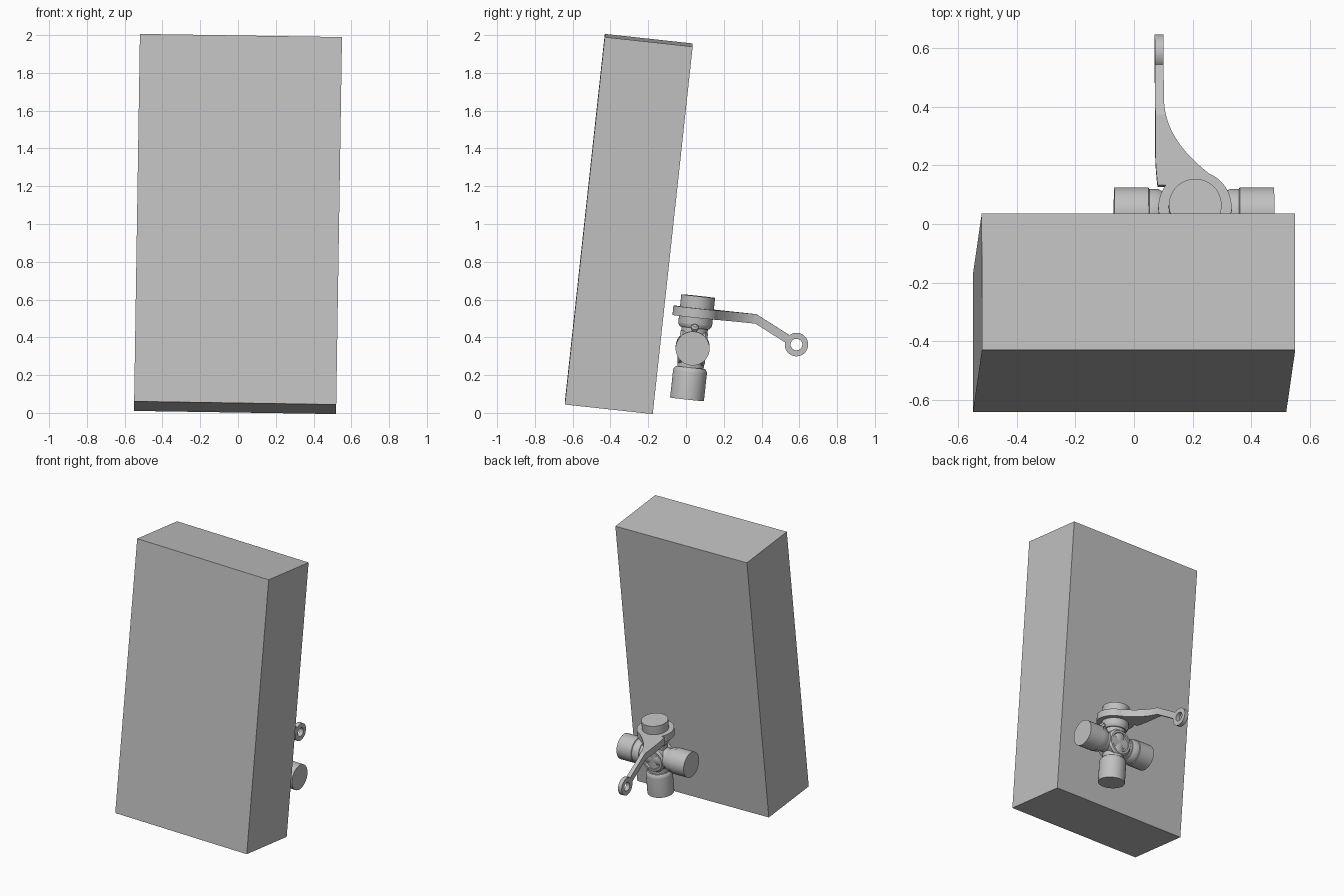
import bpy, bmesh
from math import radians, sin, cos, tau, pi
from mathutils import Matrix, Vector, Euler

cube = bpy.data.objects.get("Cube")
if cube:
    bpy.data.objects.remove(cube, do_unlink=True)

grey = bpy.data.materials.new("plain grey")
grey.use_nodes = True
GREY = (0.53, 0.53, 0.53, 1)
grey.diffuse_color = GREY
grey.node_tree.nodes["Principled BSDF"].inputs["Base Color"].default_value = GREY

# The whole assembly leans by the same small angles
TILT = Euler((radians(-6.2), radians(0.9), 0)).to_matrix().to_4x4()
JOINT = Matrix.Translation((0.205, 0.035, 0.345)) @ TILT


def finish(name, bm, frame, smooth=True):
    bmesh.ops.recalc_face_normals(bm, faces=bm.faces)
    bm.transform(frame)
    mesh = bpy.data.meshes.new(name)
    bm.to_mesh(mesh)
    bm.free()
    mesh.materials.append(grey)
    obj = bpy.data.objects.new(name, mesh)
    bpy.context.collection.objects.link(obj)
    if smooth:
        bpy.ops.object.select_all(action='DESELECT')
        obj.select_set(True)
        bpy.context.view_layer.objects.active = obj
        bpy.ops.object.shade_smooth_by_angle(angle=radians(30))
    return obj


def lathe(name, profile, direction, offset=(0, 0, 0), closed=False, sides=48):
    """Spin (radius, height) points about an axis of the joint frame."""
    bm = bmesh.new()
    rings = [[bm.verts.new((r * cos(tau * i / sides), r * sin(tau * i / sides), h))
              for i in range(sides)] for r, h in profile]
    pairs = list(zip(rings, rings[1:]))
    if closed:
        pairs.append((rings[-1], rings[0]))
    else:
        bm.faces.new(rings[0])
        bm.faces.new(rings[-1])
    for a, b in pairs:
        for i in range(sides):
            j = (i + 1) % sides
            bm.faces.new((a[i], a[j], b[j], b[i]))
    turn = Vector((0, 0, 1)).rotation_difference(Vector(direction)).to_matrix().to_4x4()
    return finish(name, bm, JOINT @ Matrix.Translation(offset) @ turn)


# Large leaning block
bm = bmesh.new()
bmesh.ops.create_cube(bm, size=1)
bmesh.ops.scale(bm, vec=(1.07, 0.468, 1.957), verts=bm.verts)
finish("block", bm, Matrix.Translation((0, -0.303, 1.0)) @ TILT, smooth=False)

# Four bearing caps with their necks
long_cap = [(0.07, 0), (0.07, 0.105), (0.078, 0.105), (0.088, 0.118),
            (0.09, 0.13), (0.09, 0.275)]
seal_cap = [(0.07, 0), (0.07, 0.105), (0.076, 0.105), (0.085, 0.125),
            (0.085, 0.153), (0.09, 0.156), (0.09, 0.273)]
lathe("top_cap", long_cap, (0, 0, 1))
lathe("bottom_cap", long_cap, (0, 0, -1))
lathe("left_cap", seal_cap, (1, 0, 0))
lathe("right_cap", seal_cap, (-1, 0, 0))

# Hub with a shallow round recess on both faces
half = [(0.064, 0.06), (0.068, 0.073), (0.082, 0.073), (0.095, 0.06)]
lathe("hub", half + [(r, -h) for r, h in reversed(half)], (0, 1, 0))

# Grease fitting between the top and left arms
lathe("grease_fitting", [(0.014, 0.08), (0.014, 0.14), (0.02, 0.145),
                         (0.02, 0.16), (0.01, 0.17)], (1, 0, 1), sides=20)

# Lever collar around the top cap
collar_z = 0.186
lathe("lever_collar", [(0.088, -0.025), (0.125, -0.025), (0.125, 0.025), (0.088, 0.025)],
      (0, 0, 1), (0, 0, collar_z), closed=True, sides=64)

# Lever arm: flat blade that narrows in a sweep, then bends downward
BEND, TIP_Y, TIP_Z = 0.317, 0.545, 0.074
bm = bmesh.new()
stations = []
steps = 24
for i in range(steps + 1):
    y = 0.075 + (BEND + 0.06 - 0.075) * i / steps
    t = min(1, max(0, (y - 0.13) / 0.25))
    right = 0.03 - 0.135 * (1 - (1 - t) ** 2.2) if y > 0.13 else 0.03 + (0.13 - y) * 1.2
    left = -0.135 + 0.02 * max(0, (0.2 - y) / 0.2) ** 2
    stations.append((y, left, right))
stations += [(BEND, -0.135, 0)]
stations = sorted(stations)
# Give the inserted bend station the width of its neighbour
for k, (y, left, right) in enumerate(stations):
    if y == BEND:
        stations[k] = (y, left, stations[k - 1][2])
stations.append((TIP_Y - 0.045, -0.135, -0.105))
slope = (TIP_Z - collar_z) / (TIP_Y - BEND)
rows = []
for y, left, right in stations:
    z = collar_z + max(0, y - BEND) * slope
    rows.append([bm.verts.new(p) for p in ((left, y, z - 0.025), (right, y, z - 0.025),
                                           (right, y, z + 0.025), (left, y, z + 0.025))])
for a, b in zip(rows, rows[1:]):
    for i in range(4):
        j = (i + 1) % 4
        bm.faces.new((a[i], a[j], b[j], b[i]))
bm.faces.new(rows[0])
bm.faces.new(rows[-1])
finish("lever_arm", bm, JOINT)

# Eye at the lever tip
lathe("lever_eye", [(0.031, -0.015), (0.062, -0.015), (0.062, 0.015), (0.031, 0.015)],
      (1, 0, 0), (-0.12, TIP_Y, TIP_Z), closed=True)
